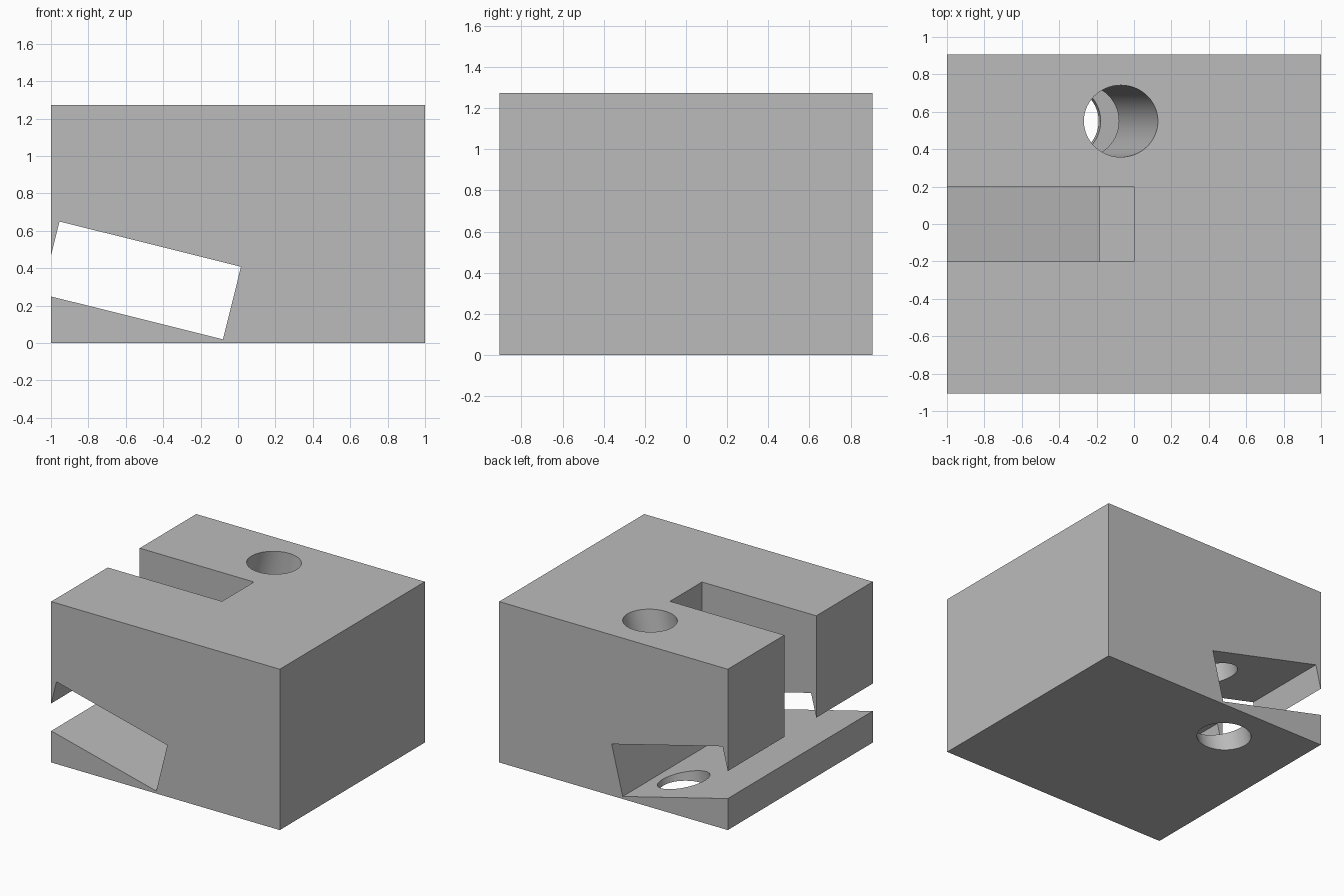
import bpy
from math import radians, sin, cos
from mathutils import Vector

default = bpy.data.objects.get("Cube")
if default:
    bpy.data.objects.remove(default, do_unlink=True)

HEIGHT, DEPTH = 1.272, 1.812
TILT = radians(14)
GREY = (0.5, 0.5, 0.5, 1.0)

grey = bpy.data.materials.new("plain_grey")
grey.use_nodes = True
grey.diffuse_color = GREY
grey.node_tree.nodes["Principled BSDF"].inputs["Base Color"].default_value = GREY


def box(name, centre, size, tilt=0.0):
    bpy.ops.mesh.primitive_cube_add(size=1, location=centre, rotation=(0, tilt, 0))
    obj = bpy.context.object
    obj.name = name
    obj.scale = size
    obj.data.materials.append(grey)
    return obj


# Solid block
block = box("clamp_block", (0, 0, HEIGHT / 2), (2, DEPTH, HEIGHT))

# Tilted slot right through from front to back
tilted_slot = box("tilted_slot_cutter", (-0.5175, 0, 0.335), (1.0, 3, 0.4), TILT)

# Upright notch in the top, open on one side, with a small level ledge
floor, top = 0.458, 1.6
notch = box("top_notch_cutter", (-0.75, 0, (floor + top) / 2), (1.5, 0.4, top - floor))

# Bolt hole square to the tilted slot
axis = Vector((sin(TILT), 0, cos(TILT)))
mouth = Vector((-0.07, 0.55, HEIGHT))
bpy.ops.mesh.primitive_cylinder_add(
    vertices=96, radius=0.192, depth=3,
    location=mouth - axis * 0.65, rotation=(0, TILT, 0))
hole = bpy.context.object
hole.name = "bolt_hole_cutter"
hole.data.materials.append(grey)

# Cut the block, then discard the cutters
for cutter in (tilted_slot, notch, hole):
    cutter.hide_render = True
    cut = block.modifiers.new(cutter.name, "BOOLEAN")
    cut.operation = "DIFFERENCE"
    cut.solver = "EXACT"
    cut.object = cutter

bpy.ops.object.select_all(action="DESELECT")
block.select_set(True)
bpy.context.view_layer.objects.active = block
for name in [m.name for m in block.modifiers]:
    bpy.ops.object.modifier_apply(modifier=name)
for cutter in (tilted_slot, notch, hole):
    bpy.data.objects.remove(cutter, do_unlink=True)

# Round bore, crisp edges
bpy.ops.object.shade_smooth_by_angle(angle=radians(30))
